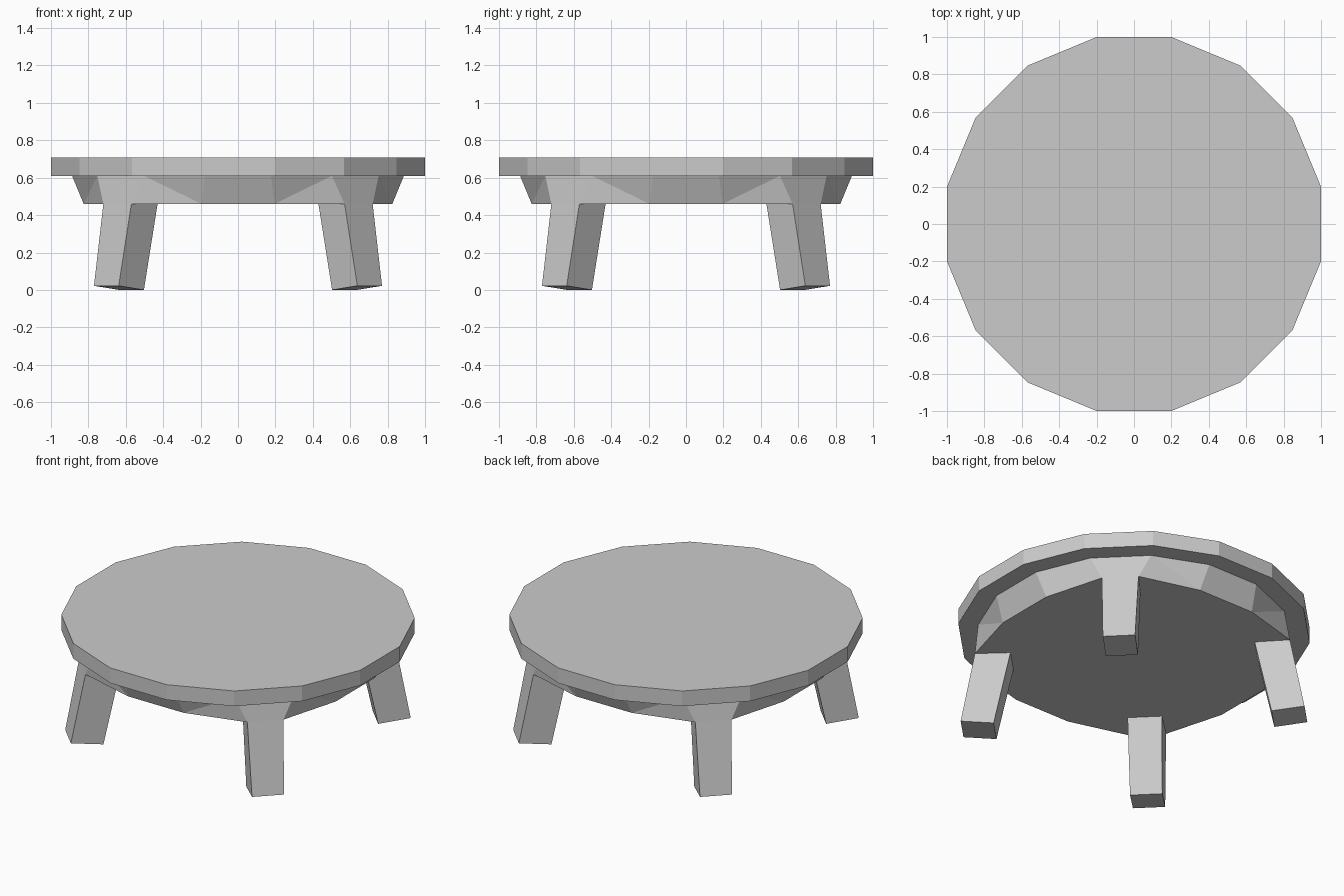
import bpy, bmesh
from math import cos, sin, radians
from mathutils import Matrix

if "Cube" in bpy.data.objects:
    bpy.data.objects.remove(bpy.data.objects["Cube"])


def make_object(name, rings, split=()):
    """Loft matching rings from bottom to top; split quads along a chosen diagonal."""
    bm = bmesh.new()
    loops = [[bm.verts.new(p) for p in ring] for ring in rings]
    n = len(rings[0])
    for low, high in zip(loops, loops[1:]):
        for i in range(n):
            a, b, c, d = low[i], low[(i + 1) % n], high[(i + 1) % n], high[i]
            kind = i % 4 if split else None
            if kind == split[0] if split else False:
                bm.faces.new((a, b, c))
                bm.faces.new((a, c, d))
            elif split and kind == split[1]:
                bm.faces.new((a, b, d))
                bm.faces.new((b, c, d))
            else:
                bm.faces.new((a, b, c, d))
    bm.faces.new(loops[0][::-1])
    bm.faces.new(loops[-1])
    bmesh.ops.recalc_face_normals(bm, faces=bm.faces)
    mesh = bpy.data.meshes.new(name)
    bm.to_mesh(mesh)
    bm.free()
    obj = bpy.data.objects.new(name, mesh)
    bpy.context.collection.objects.link(obj)
    return obj


def ring16(apothem, z):
    r = apothem / cos(radians(11.25))
    return [(r * cos(radians(11.25 + 22.5 * i)),
             r * sin(radians(11.25 + 22.5 * i)), z) for i in range(16)]


def quarter_ring(points, z):
    """Repeat a quarter outline around the z axis."""
    turned = []
    for k in range(4):
        c, s = round(cos(radians(90 * k))), round(sin(radians(90 * k)))
        turned += [(x * c - y * s, x * s + y * c, z) for x, y in points]
    return turned


# Round slab top
make_object("tabletop", [ring16(1.0, 0.61), ring16(1.0, 0.707)])

# Tapered apron: its lower outline narrows to the leg width at each diagonal
lower = quarter_ring([(0.825, 0.195), (0.72, 0.57), (0.57, 0.72), (0.195, 0.825)], 0.46)
make_object("apron", [lower, ring16(0.887, 0.61)], split=(0, 2))

# Four splayed square legs on the diagonals
leg_top = [(0.57, 0.43, 0.46), (0.72, 0.57, 0.46), (0.57, 0.72, 0.46), (0.43, 0.57, 0.46)]
leg_foot = [(0.635, 0.503, 0.0), (0.77, 0.638, 0.022), (0.638, 0.77, 0.022), (0.503, 0.635, 0.0)]
for k, name in enumerate(("back_right_leg", "back_left_leg", "front_left_leg", "front_right_leg")):
    leg = make_object(name, [leg_foot, leg_top])
    leg.data.transform(Matrix.Rotation(radians(90 * k), 4, 'Z'))
